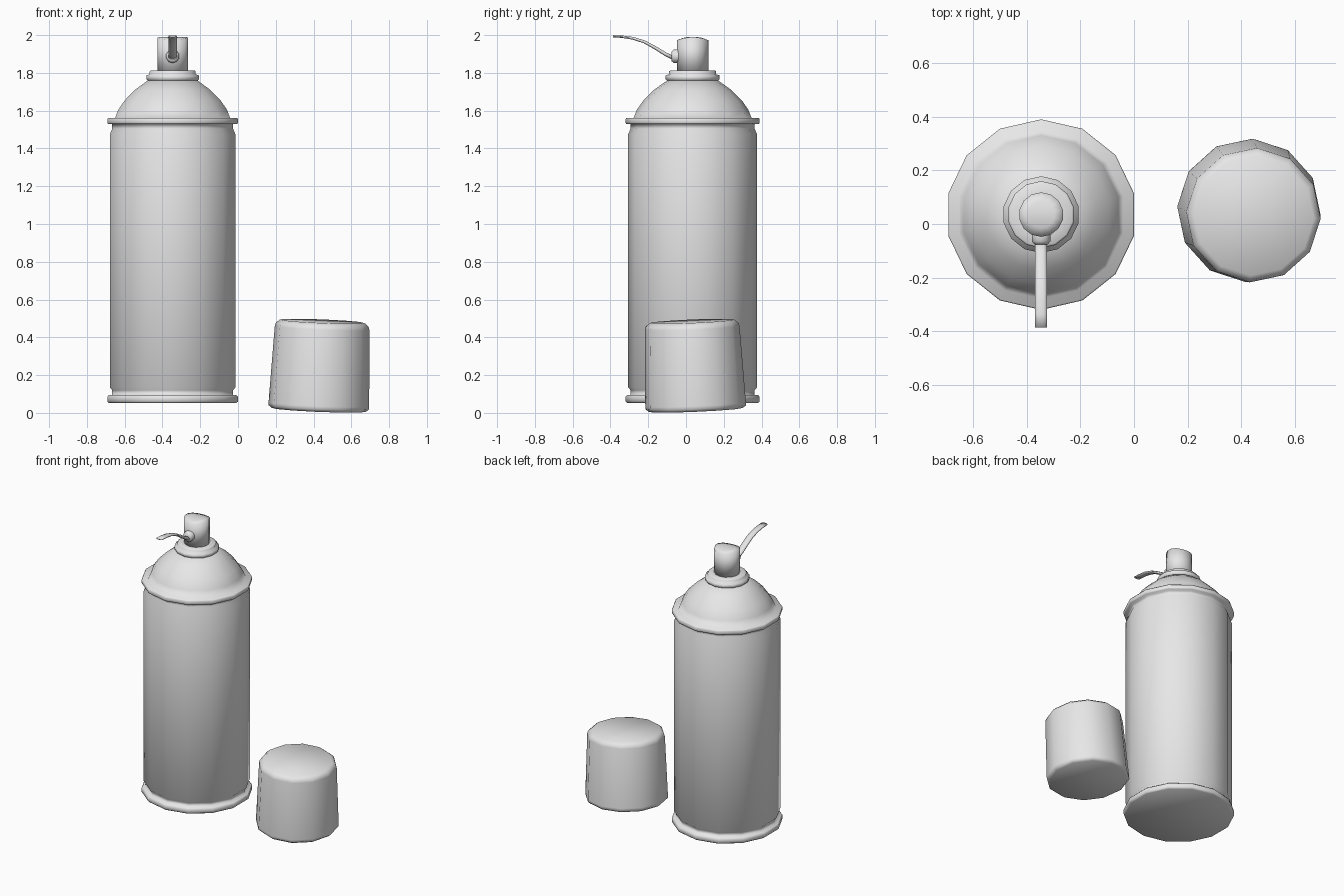
import bpy, bmesh, math
from mathutils import Matrix, Vector

if "Cube" in bpy.data.objects:
    bpy.data.objects.remove(bpy.data.objects["Cube"], do_unlink=True)

grey = bpy.data.materials.new("light grey")
grey.use_nodes = True
grey.diffuse_color = (0.8, 0.8, 0.8, 1)
grey.node_tree.nodes["Principled BSDF"].inputs["Base Color"].default_value = (0.8, 0.8, 0.8, 1)

CAN = Vector((-0.346, 0.035, 0))


def finish(name, bm, matrix):
    """Turn a bmesh into a smooth shaded object placed by the matrix."""
    bmesh.ops.recalc_face_normals(bm, faces=bm.faces)
    bm.transform(matrix)
    for face in bm.faces:
        face.smooth = True
    mesh = bpy.data.meshes.new(name)
    bm.to_mesh(mesh)
    bm.free()
    mesh.materials.append(grey)
    obj = bpy.data.objects.new(name, mesh)
    bpy.context.collection.objects.link(obj)
    return obj


def bridge(bm, rings):
    """Join rings of vertices into a closed tube with end caps."""
    for a, b in zip(rings, rings[1:]):
        n = len(a)
        for i in range(n):
            j = (i + 1) % n
            bm.faces.new((a[i], a[j], b[j], b[i]))
    bm.faces.new(rings[0][::-1])
    bm.faces.new(rings[-1])


def lathe(name, profile, sides, matrix, start=90, arch=None):
    """Revolve (radius, height) points; arch bends the last rings along y."""
    bm = bmesh.new()
    rings = []
    for k, (r, z) in enumerate(profile):
        ring = []
        for i in range(sides):
            a = math.radians(start) + math.tau * i / sides
            x, y = r * math.cos(a), r * math.sin(a)
            drop = arch * y * y if arch and k > 0 else 0
            ring.append(bm.verts.new((x, y, z - drop)))
        rings.append(ring)
    bridge(bm, rings)
    return finish(name, bm, matrix)


place = Matrix.Translation(CAN)

# Can body with rolled rims, shoulder dome and valve collar
lathe("can_body", [
    (0.345, 0.052), (0.355, 0.06), (0.355, 0.085), (0.347, 0.094),
    (0.328, 0.096), (0.328, 0.12), (0.341, 0.135),
    (0.341, 1.475), (0.328, 1.505), (0.328, 1.528),
    (0.352, 1.53), (0.355, 1.537), (0.355, 1.555), (0.35, 1.562),
    (0.313, 1.56), (0.295, 1.605), (0.26, 1.655), (0.205, 1.71),
    (0.135, 1.76)], 14, place)

lathe("valve_collar", [
    (0.13, 1.755), (0.143, 1.767), (0.143, 1.787), (0.125, 1.792),
    (0.125, 1.808), (0.118, 1.813), (0.07, 1.813)], 14, place)

# Push button with an arched top
lathe("spray_button", [(0.083, 1.805), (0.083, 1.989), (0.05, 1.991), (0.015, 1.991)],
      14, place, arch=2.3)

# Round outlet on the front of the button
outlet_place = Matrix.Translation(CAN + Vector((0, -0.07, 1.888))) @ Matrix.Rotation(math.pi / 2, 4, "X")
lathe("spray_outlet", [(0.03, -0.02), (0.036, 0.0), (0.036, 0.03), (0.025, 0.042)],
      10, outlet_place)

# Flattened straw curving up and forward from the outlet
bm = bmesh.new()
rings = []
path = [(-0.06, 1.875), (-0.11, 1.9), (-0.165, 1.934), (-0.22, 1.964),
        (-0.28, 1.983), (-0.335, 1.991), (-0.386, 1.994)]
for k, (y, z) in enumerate(path):
    y0, z0 = path[max(k - 1, 0)]
    y1, z1 = path[min(k + 1, len(path) - 1)]
    along = Vector((0, y1 - y0, z1 - z0)).normalized()
    up = Vector((1, 0, 0)).cross(along)
    thick = 0.011 - 0.005 * k / (len(path) - 1)
    ring = []
    for i in range(8):
        a = math.tau * (i + 0.5) / 8
        p = Vector((CAN.x, y, z)) + Vector((1, 0, 0)) * 0.024 * math.cos(a) + up * thick * math.sin(a)
        ring.append(bm.verts.new(p))
    rings.append(ring)
bridge(bm, rings)
finish("spray_straw", bm, Matrix.Identity(4))

# Loose cap lying beside the can, slightly tilted
tilt = Matrix.Rotation(math.radians(2.4), 4, "Y") @ Matrix.Rotation(math.radians(2.5), 4, "X")
lathe("loose_cap", [
    (0.25, 0.0), (0.267, 0.014), (0.267, 0.03), (0.251, 0.435),
    (0.246, 0.452), (0.224, 0.47)],
    12, Matrix.Translation((0.427, 0.052, 0.016)) @ tilt, start=87)
